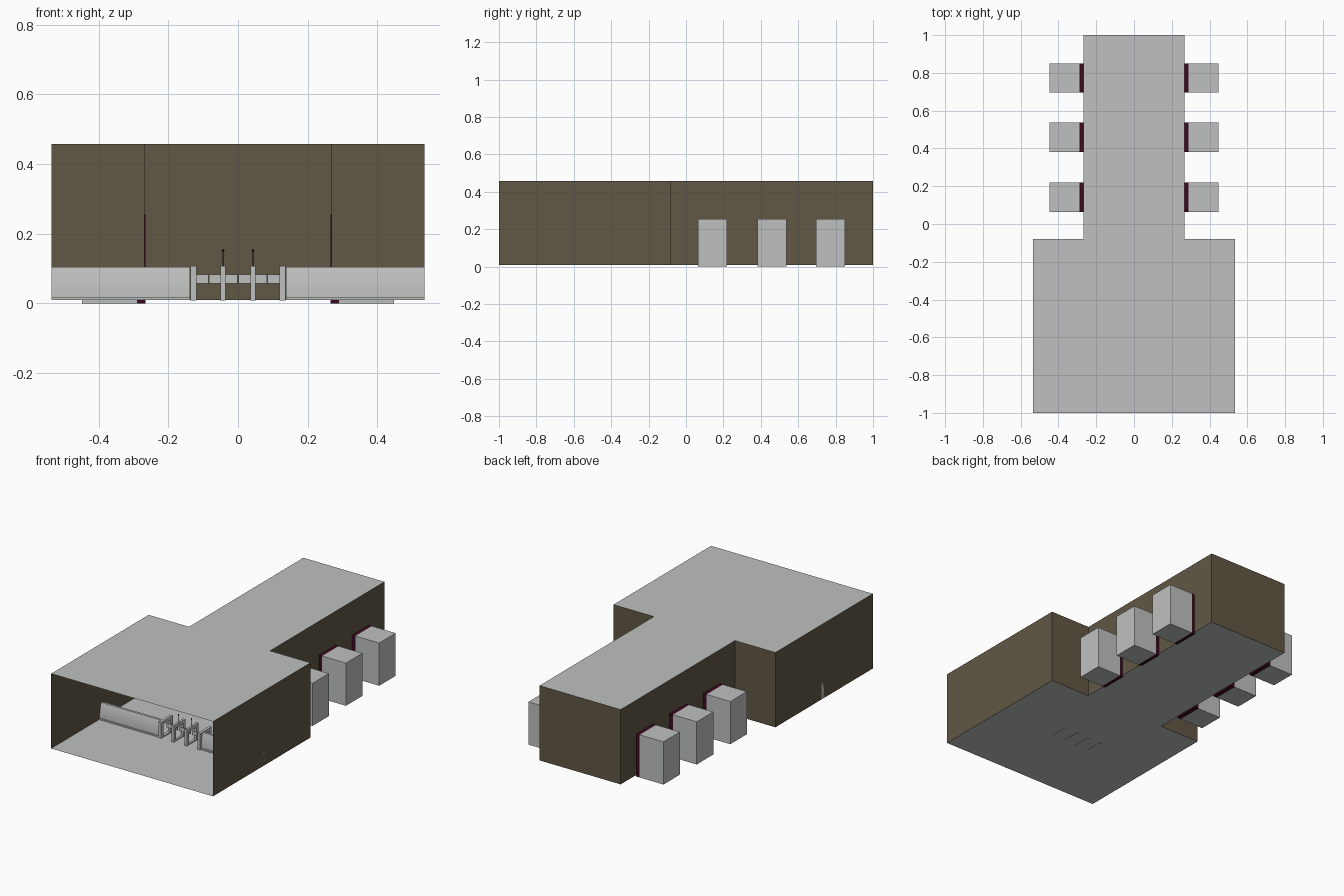
import bpy, bmesh, math
from mathutils import Matrix

if "Cube" in bpy.data.objects:
    bpy.data.objects.remove(bpy.data.objects["Cube"])


def material(name, rgb):
    m = bpy.data.materials.new(name)
    m.diffuse_color = (*rgb, 1)
    m.use_nodes = True
    m.node_tree.nodes["Principled BSDF"].inputs["Base Color"].default_value = m.diffuse_color
    return m


GREY = material("light grey", (0.52, 0.53, 0.525))
BROWN = material("brown wall", (0.12, 0.095, 0.058))
RED = material("dark maroon", (0.045, 0.003, 0.015))
BLACK = material("black", (0.01, 0.01, 0.01))


def finish(name, bm, *mats):
    me = bpy.data.meshes.new(name)
    bm.to_mesh(me)
    bm.free()
    for m in mats:
        me.materials.append(m)
    ob = bpy.data.objects.new(name, me)
    bpy.context.collection.objects.link(ob)
    return ob


def add_box(bm, x0, x1, y0, y1, z0, z1):
    mat = Matrix.Translation(((x0 + x1) / 2, (y0 + y1) / 2, (z0 + z1) / 2)) \
        @ Matrix.Diagonal((abs(x1 - x0), y1 - y0, z1 - z0, 1))
    bmesh.ops.create_cube(bm, size=1, matrix=mat)


def box(name, mat, *dims):
    bm = bmesh.new()
    add_box(bm, *dims)
    return finish(name, bm, mat)


def extrude_x(name, mat, profile, x0, x1):
    """Closed y-z profile swept along x."""
    bm = bmesh.new()
    x0, x1 = min(x0, x1), max(x0, x1)
    face = bm.faces.new([bm.verts.new((x0, y, z)) for y, z in profile])
    new = bmesh.ops.extrude_face_region(bm, geom=[face])["geom"]
    bmesh.ops.translate(bm, vec=(x1 - x0, 0, 0),
                        verts=[v for v in new if isinstance(v, bmesh.types.BMVert)])
    bmesh.ops.recalc_face_normals(bm, faces=bm.faces)
    return finish(name, bm, mat)


# T-shaped hall: sheet walls, floor and roof, open at the front
FLOOR, ROOF = 0.01, 0.457
W, N, STEP = 0.535, 0.268, -0.08
plan = [(-W, -1), (W, -1), (W, STEP), (N, STEP), (N, 1), (-N, 1), (-N, STEP), (-W, STEP)]
bm = bmesh.new()
low = [bm.verts.new((x, y, FLOOR)) for x, y in plan]
top = [bm.verts.new((x, y, ROOF)) for x, y in plan]
bm.faces.new(low[::-1])
bm.faces.new(top)
for i in range(1, len(plan)):
    j = (i + 1) % len(plan)
    bm.faces.new((low[i], low[j], top[j], top[i])).material_index = 1
finish("hall", bm, GREY, BROWN)

# Side booths with maroon door frames
for s, side in ((1, "right"), (-1, "left")):
    for i, y in enumerate((0.142, 0.459, 0.773)):
        a, b = y - 0.078, y + 0.078
        box(f"door_frame_{side}_{i}", RED, s * 0.265, s * 0.289, a, b, 0.0, 0.255)
        box(f"booth_{side}_{i}", GREY, s * 0.289, s * 0.447, a, b, 0.0, 0.255)

# Entrance barrier
Y0, Y1 = -0.555, -0.445
for s, side in ((1, "right"), (-1, "left")):
    # Long panel with a gently bowed front and a low kick strip
    bow = [(Y0 + 0.012 + 0.014 * t * t, 0.018 + 0.087 * t) for t in (0, .2, .4, .6, .8, 1)]
    prof = [(Y0 + 0.04, FLOOR), (Y0 + 0.006, FLOOR), (Y0 + 0.006, 0.018)] + bow + [(Y0 + 0.04, 0.105)]
    panel = extrude_x(f"barrier_panel_{side}", GREY, prof, s * 0.137, s * W)
    for p in panel.data.polygons:
        p.use_smooth = abs(p.normal.x) < 0.5
    bpy.context.view_layer.objects.active = panel
    panel.select_set(True)
    bpy.ops.object.shade_smooth_by_angle(angle=math.radians(30))
    panel.select_set(False)

    # Open rectangular gate frames
    for part, x, w in (("outer", 0.128, 0.017), ("inner", 0.043, 0.014)):
        bm = bmesh.new()
        xa, xb = s * x - w / 2, s * x + w / 2
        z0, z1, t = 0.008, 0.107, 0.02
        add_box(bm, xa, xb, Y0, Y0 + t, z0, z1)
        add_box(bm, xa, xb, Y1 - t, Y1, z0, z1)
        add_box(bm, xa, xb, Y0 + t, Y1 - t, z1 - t, z1)
        add_box(bm, xa, xb, Y0 + t, Y1 - t, z0, z0 + 0.008)
        finish(f"gate_frame_{part}_{side}", bm, GREY)

    # Swing leaves between the frames
    for i, (xa, xb) in enumerate(((0.001, 0.036), (0.05, 0.083), (0.085, 0.12))):
        box(f"gate_leaf_{side}_{i}", GREY, s * xa, s * xb, -0.504, -0.496, 0.058, 0.083)

    # Signal rod with a small bead on the inner frame
    box(f"signal_rod_{side}", BLACK, s * 0.042, s * 0.044, -0.501, -0.499, 0.105, 0.15)
    bm = bmesh.new()
    bmesh.ops.create_uvsphere(bm, u_segments=10, v_segments=6, radius=0.004,
                              matrix=Matrix.Translation((s * 0.043, -0.5, 0.152)))
    finish(f"signal_bead_{side}", bm, BLACK)
